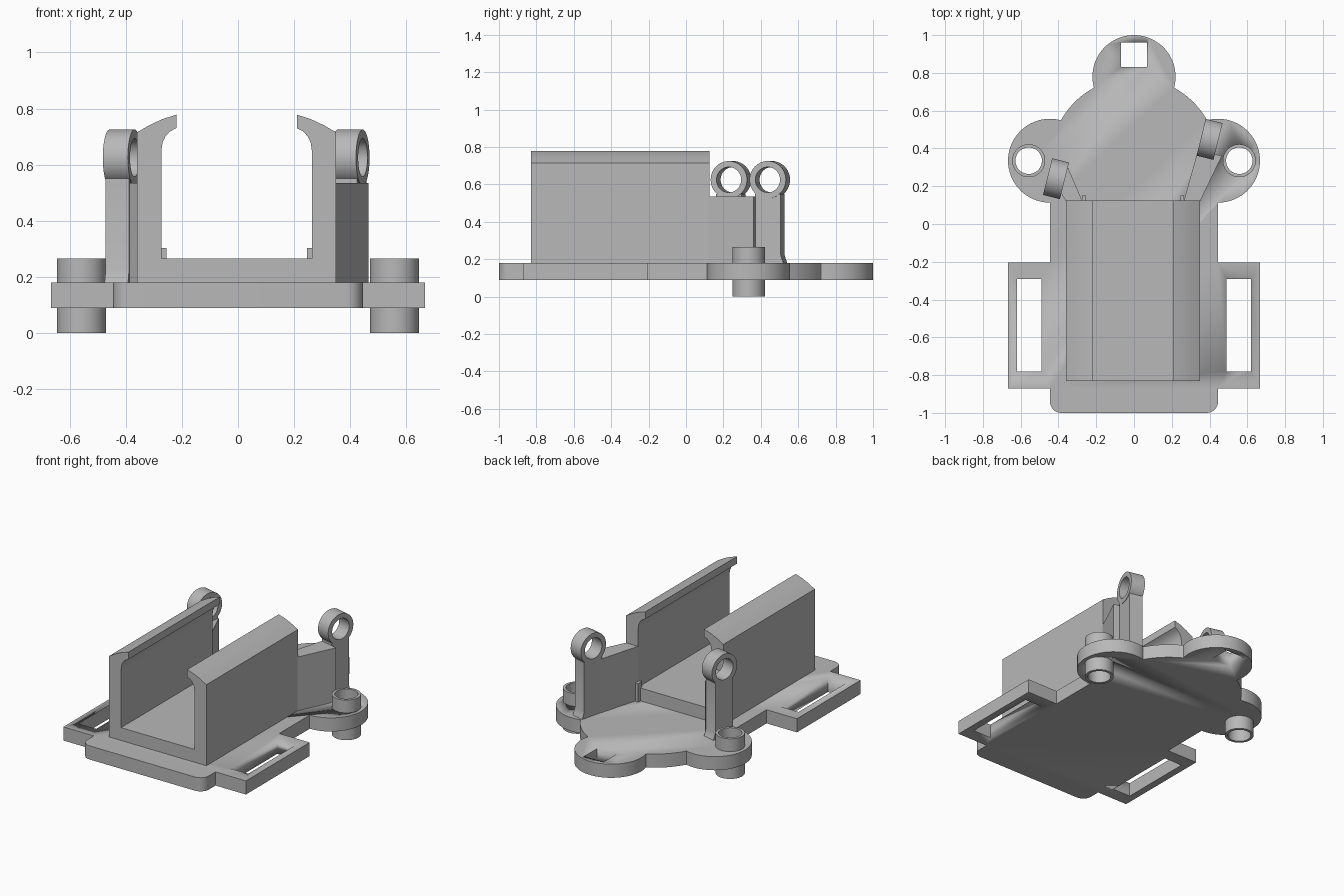
import bpy, bmesh
from math import sin, cos, pi, radians
from mathutils import Matrix, Vector

cube = bpy.data.objects.get("Cube")
if cube:
    bpy.data.objects.remove(cube, do_unlink=True)

grey = bpy.data.materials.new("matte grey")
grey.use_nodes = True
grey.diffuse_color = (0.48, 0.48, 0.48, 1)
grey.node_tree.nodes["Principled BSDF"].inputs["Base Color"].default_value = (0.48, 0.48, 0.48, 1)


def finish(name, bm):
    bmesh.ops.recalc_face_normals(bm, faces=bm.faces)
    mesh = bpy.data.meshes.new(name)
    bm.to_mesh(mesh)
    bm.free()
    mesh.materials.append(grey)
    ob = bpy.data.objects.new(name, mesh)
    bpy.context.collection.objects.link(ob)
    bpy.ops.object.select_all(action='DESELECT')
    ob.select_set(True)
    bpy.context.view_layer.objects.active = ob
    bpy.ops.object.shade_smooth_by_angle(angle=radians(25))
    return ob


def prism(name, outline, low, high, matrix=Matrix()):
    """Extrude a flat outline along local z, then place it."""
    bm = bmesh.new()
    face = bm.faces.new([bm.verts.new((x, y, low)) for x, y in outline])
    top = bmesh.ops.extrude_face_region(bm, geom=[face])["geom"]
    verts = [v for v in top if isinstance(v, bmesh.types.BMVert)]
    bmesh.ops.translate(bm, vec=(0, 0, high - low), verts=verts)
    bm.transform(matrix)
    return finish(name, bm)


def tube(name, outer, inner, low, high, matrix, n=48):
    """Hollow cylinder along local z."""
    bm = bmesh.new()
    section = [(outer, low), (outer, high), (inner, high), (inner, low)]
    rings = [[bm.verts.new((r * cos(2 * pi * i / n), r * sin(2 * pi * i / n), z))
              for i in range(n)] for r, z in section]
    for k in range(4):
        a, b = rings[k], rings[(k + 1) % 4]
        for i in range(n):
            j = (i + 1) % n
            bm.faces.new((a[i], a[j], b[j], b[i]))
    bm.transform(matrix)
    return finish(name, bm)


def arc(cx, cy, r, start, end, n):
    angles = [radians(start + (end - start) * i / n) for i in range(n + 1)]
    return [(cx + r * cos(a), cy + r * sin(a)) for a in angles]


def mirrored(half):
    return half + [(-x, y) for x, y in reversed(half) if abs(x) > 1e-4]


def box(x0, x1, y0, y1):
    return [(x0, y0), (x1, y0), (x1, y1), (x0, y1)]


# Base plate: rounded front, strap tabs, ears, round back and rear lobe
half = arc(0.385, -0.94, 0.06, -90, 0, 8)
half += [(0.445, -0.87), (0.667, -0.87), (0.667, -0.205), (0.445, -0.205)]
half += arc(0.445, 0.335, 0.222, -90, 104, 32)
half += arc(0, 0.33, 0.445, 29.4, 60.6, 10)
half += arc(0, 0.78, 0.22, -15, 90, 20)
plate = prism("base_plate", mirrored(half), 0.09, 0.18)

# Openings in the plate
openings = [box(-0.07, 0.07, 0.83, 0.96)]
for s in (-1, 1):
    openings.append(box(s * 0.555 - 0.065, s * 0.555 + 0.065, -0.78, -0.29))
    openings.append(arc(s * 0.5575, 0.335, 0.08, 0, 352.5, 47))
for outline in openings:
    cutter = prism("opening_cutter", outline, 0, 0.3)
    mod = plate.modifiers.new("opening", 'BOOLEAN')
    mod.operation, mod.solver, mod.object = 'DIFFERENCE', 'EXACT', cutter
    bpy.context.view_layer.objects.active = plate
    bpy.ops.object.modifier_apply(modifier=mod.name)
    bpy.data.objects.remove(cutter, do_unlink=True)

# Screw sleeves through the ears
for s, side in ((-1, "right"), (1, "left")):
    tube(side + "_screw_sleeve", 0.0875, 0.07, 0, 0.265,
         Matrix.Translation((s * 0.5575, 0.335, 0)))

# Open cradle with inward curling lips, drawn in x and z
upright = Matrix.Rotation(pi / 2, 4, 'X')
wall = [(0.355, 0.13), (0.355, 0.715), (0.31, 0.741), (0.265, 0.762), (0.215, 0.778),
        (0.215, 0.73), (0.238, 0.718), (0.254, 0.7), (0.264, 0.678), (0.268, 0.65),
        (0.268, 0.265)]
prism("cradle", mirrored(wall), -0.125, 0.83,
      Matrix.Translation((-0.005, 0, 0)) @ upright)

# Small stops at the back of the cradle floor
for s, side in ((-1, "right"), (1, "left")):
    x = s * 0.26 - 0.005
    prism(side + "_stop", box(x - 0.01, x + 0.01, 0.11, 0.15), 0.17, 0.303)

# Webs joining the cradle walls to the posts
prism("left_web", [(0.263, 0.12), (0.35, 0.12), (0.465, 0.36), (0.34, 0.395)], 0.17, 0.535)
prism("right_web", [(-0.273, 0.12), (-0.36, 0.12), (-0.39, 0.17), (-0.35, 0.3)], 0.17, 0.535)

# Posts with turned eyelets on top
turn = Matrix.Rotation(radians(-14), 4, 'Z')
post = [(0.09, 0.17), (0.078, 0.2), (0.07, 0.225), (0.07, 0.55)]
for side, x, y in (("left", 0.4, 0.448), ("right", -0.413, 0.24)):
    place = Matrix.Translation((x, y, 0)) @ turn
    # Local x of the profile runs along y, its depth along x
    lay = Matrix(((0, 0, 1, 0), (1, 0, 0, 0), (0, 1, 0, 0), (0, 0, 0, 1)))
    prism(side + "_post", mirrored(post), -0.043, 0.043, place @ lay)
    tube(side + "_eyelet", 0.1, 0.068, -0.046, 0.046,
         place @ Matrix.Translation((0, 0, 0.625)) @ Matrix.Rotation(pi / 2, 4, 'Y'))
